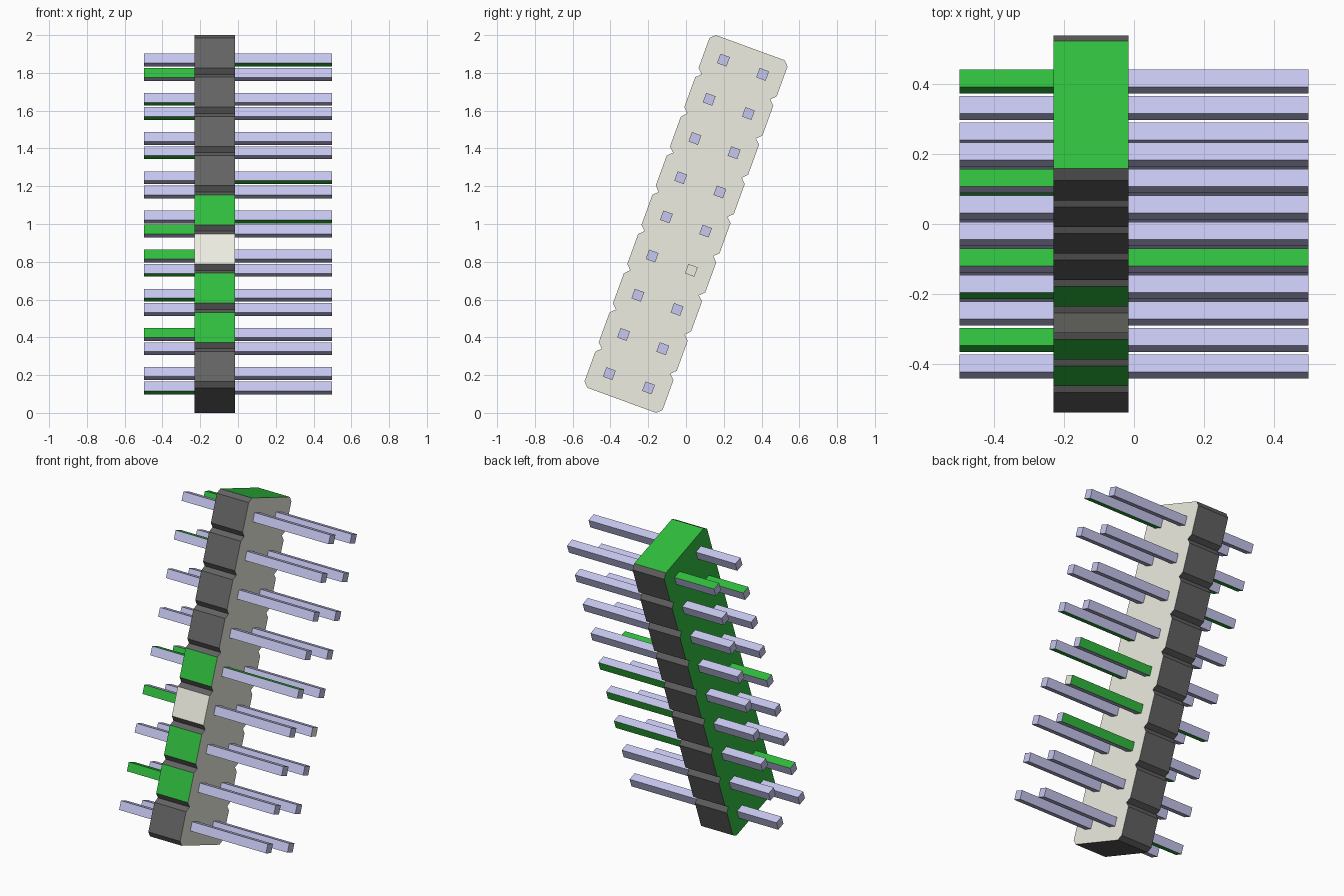
import bpy, bmesh
from math import radians
from mathutils import Matrix, Vector

if "Cube" in bpy.data.objects:
    bpy.data.objects.remove(bpy.data.objects["Cube"])

PITCH, N = 0.2208, 9
HALF_L, HALF_W, CUT = PITCH * N / 2, 0.22, 0.026
X0, X1 = -0.23, -0.015            # housing thickness
PIN, REACH = 0.053, 0.497         # pin section and end position
TILT = Matrix.Translation((0, 0, 1)) @ Matrix.Rotation(radians(-20), 4, 'X')


def material(name, rgb):
    m = bpy.data.materials.new(name)
    m.diffuse_color = (*rgb, 1)
    m.use_nodes = True
    m.node_tree.nodes["Principled BSDF"].inputs["Base Color"].default_value = m.diffuse_color
    return m


MATS = [material("dark", (0.125, 0.125, 0.125)),
        material("pale", (0.85, 0.85, 0.76)),
        material("green", (0.03, 0.51, 0.048)),
        material("lavender", (0.57, 0.57, 0.87))]
DARK, PALE, GREEN, LAVENDER = range(4)


def finish(name, bm):
    # tilt the finished part and stand it on the ground
    bm.transform(TILT)
    me = bpy.data.meshes.new(name)
    bm.to_mesh(me)
    bm.free()
    for m in MATS:
        me.materials.append(m)
    ob = bpy.data.objects.new(name, me)
    bpy.context.collection.objects.link(ob)
    return ob


# Housing: chamfered ends, a V notch between neighbouring segments
side = []
for i in range(N):
    lo = -HALF_L + i * PITCH
    side += [(HALF_W - CUT, lo), (HALF_W, lo + CUT), (HALF_W, lo + PITCH - CUT)]
side.append((HALF_W - CUT, HALF_L))
profile = side + [(-u, v) for u, v in reversed(side)]

bm = bmesh.new()
cap = bm.faces.new([bm.verts.new((X0, u, v)) for u, v in profile])
ext = bmesh.ops.extrude_face_region(bm, geom=[cap], use_keep_orig=True)
bmesh.ops.translate(bm, verts=[g for g in ext["geom"] if isinstance(g, bmesh.types.BMVert)],
                    vec=(X1 - X0, 0, 0))
bmesh.ops.recalc_face_normals(bm, faces=bm.faces)
front_colors = {1: GREEN, 2: GREEN, 3: PALE, 4: GREEN}
for f in bm.faces:
    n, c = f.normal, f.calc_center_median()
    if abs(n.x) > 0.9:
        f.material_index = PALE if n.x > 0 else GREEN
    elif n.z > 0.9:
        f.material_index = GREEN
    elif n.y < -0.9:
        f.material_index = front_colors.get(int((c.z + HALF_L) / PITCH), DARK)
finish("housing", bm)

# Pins: square bars leaving both sides of the housing.
# Odd coloured faces are listed as face direction -> {(pin index, row)}
FRONT, BACK, UP, DOWN, END = (0, -1, 0), (0, 1, 0), (0, 0, 1), (0, 0, -1), (1, 0, 0)
left_green = {FRONT: {(8, 1), (4, 1), (3, -1), (1, -1)},
              UP: {(8, 1), (7, -1), (4, -1), (1, -1)},
              DOWN: {(7, -1), (7, 1), (6, 1), (3, 1), (2, -1), (0, 1)}}
right_green = {BACK: {(4, 1), (3, 1), (2, 1)},
               UP: {(4, -1)},
               DOWN: {(8, -1), (5, -1), (4, -1)}}


def pins(name, xa, xb, green, pale):
    bm = bmesh.new()
    for i in range(N):
        for row in (-1, 1):
            mid = Vector(((xa + xb) / 2, row * PITCH / 2, (i - (N - 1) / 2) * PITCH))
            box = bmesh.ops.create_cube(bm, size=1, matrix=Matrix.Translation(mid)
                                        @ Matrix.Diagonal((xb - xa, PIN, PIN, 1)))
            for f in {f for v in box["verts"] for f in v.link_faces}:
                f.normal_update()
                d = tuple(round(k) for k in f.normal)
                f.material_index = LAVENDER
                if (i, row) in green.get(d, ()):
                    f.material_index = GREEN
                elif d == END and (i, row) in pale:
                    f.material_index = PALE
    finish(name, bm)


pins("left_pins", -REACH, X0, left_green, set())
pins("right_pins", X1, REACH, right_green, {(3, 1)})
